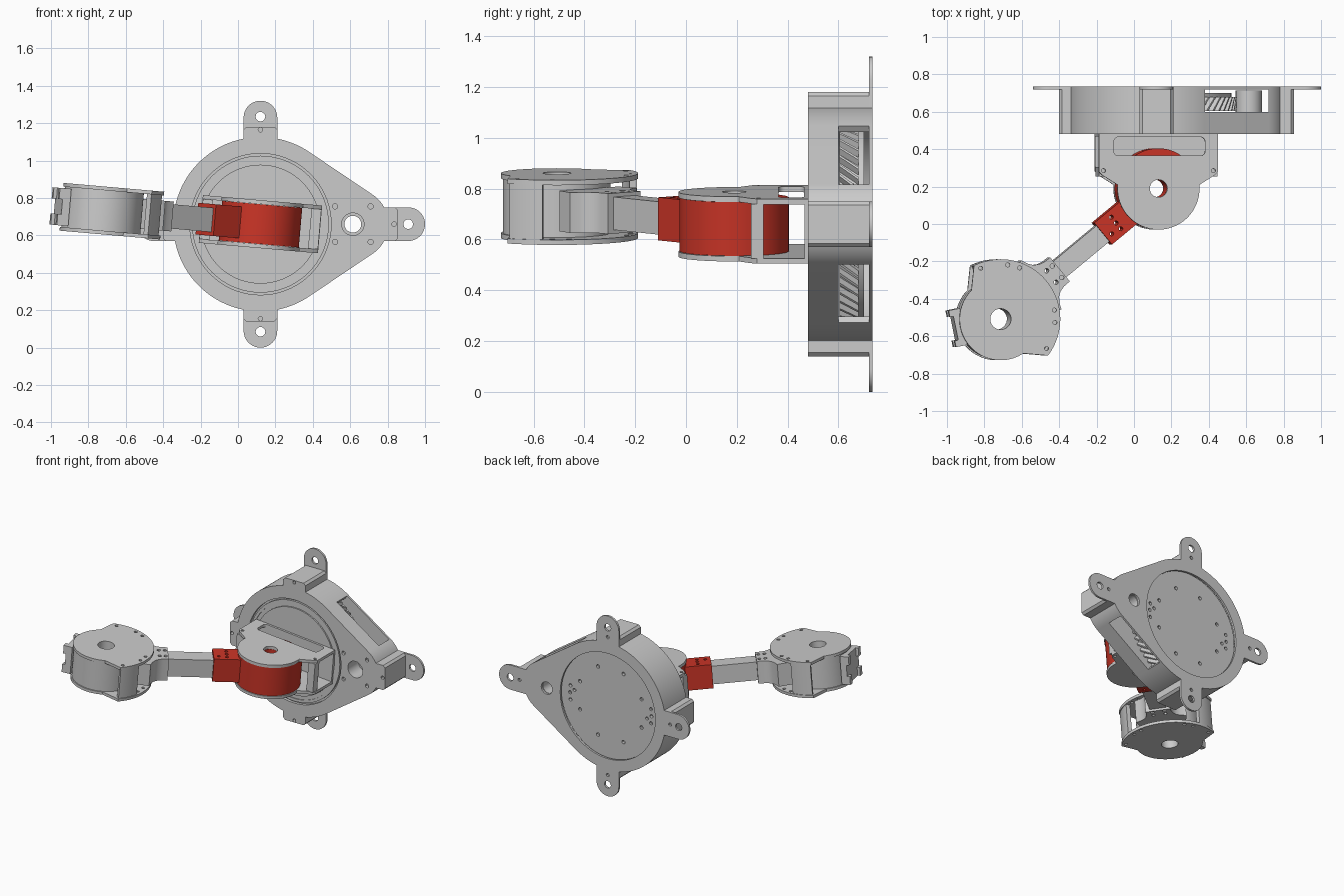
import bpy, bmesh
from math import sin, cos, pi, radians, atan2, sqrt
from mathutils import Matrix

if "Cube" in bpy.data.objects:
    bpy.data.objects.remove(bpy.data.objects["Cube"])

T = Matrix.Translation
BASE = T((.12, 0, .66)) @ Matrix.Rotation(pi / 2, 4, 'X')          # local z is -y
TILT = T((.12, 0, .66)) @ Matrix.Rotation(radians(5), 4, 'Y')      # bracket frame
ARM = TILT @ T((0, .19, 0)) @ Matrix.Rotation(radians(219.5), 4, 'Z')  # x runs along the arm
DRUM = ARM @ T((1.098, 0, 0))

red = bpy.data.materials.new("red_plastic")
red.diffuse_color = (.6, .035, .02, 1)
red.use_nodes = True
red.node_tree.nodes["Principled BSDF"].inputs["Base Color"].default_value = red.diffuse_color


def arc(r, a0, a1, n=32, c=(0, 0)):
    return [(c[0] + r * cos(radians(a0 + (a1 - a0) * i / n)),
             c[1] + r * sin(radians(a0 + (a1 - a0) * i / n))) for i in range(n + 1)]


def circle(r, c=(0, 0), n=0):
    return arc(r, 0, 360, n or (72 if r > .1 else 24 if r > .03 else 12), c)[:-1]


def rect(x0, x1, y0, y1):
    return [(x0, y0), (x1, y0), (x1, y1), (x0, y1)]


def polar(r, deg):
    return (r * cos(radians(deg)), r * sin(radians(deg)))


def plate(name, frame, lo, hi, loops, mat=None, twist=0):
    """Extrude an outline (first loop) with holes (other loops) from lo to hi."""
    cu = bpy.data.curves.new(name, 'CURVE')
    cu.dimensions = '2D'
    cu.fill_mode = 'BOTH'
    cu.extrude = (hi - lo) / 2
    for pts in loops:
        s = cu.splines.new('POLY')
        s.points.add(len(pts) - 1)
        for p, (x, y) in zip(s.points, pts):
            p.co = (x, y, 0, 1)
        s.use_cyclic_u = True
    ob = bpy.data.objects.new(name, cu)
    bpy.context.collection.objects.link(ob)
    ob.matrix_world = frame @ T((0, 0, (lo + hi) / 2))
    bpy.ops.object.select_all(action='DESELECT')
    ob.select_set(True)
    bpy.context.view_layer.objects.active = ob
    bpy.ops.object.convert(target='MESH')
    ob = bpy.context.view_layer.objects.active
    bm = bmesh.new()
    bm.from_mesh(ob.data)
    bmesh.ops.remove_doubles(bm, verts=bm.verts, dist=1e-5)
    bmesh.ops.recalc_face_normals(bm, faces=bm.faces)
    if twist:
        bmesh.ops.rotate(bm, verts=[v for v in bm.verts if v.co.z > 0],
                         matrix=Matrix.Rotation(radians(twist), 3, 'Z'))
    bm.to_mesh(ob.data)
    bm.free()
    bpy.ops.object.shade_smooth_by_angle(angle=radians(30))
    if mat:
        ob.data.materials.append(mat)
    return ob


# ---- base outline: teardrop with four ears ----
R, R2, D, H = .466, .19, .494, .09
t = 90 - 34


def teardrop_with_ears(ear, last, rounded):
    drop = arc(R, t, 360 - t, 96) + arc(R2, -t, t, 40, (D, 0))
    out = []
    for k in range(4):
        c, s = round(cos(k * pi / 2)), round(sin(k * pi / 2))
        length = last if k == 0 else ear
        root = D + sqrt(R2 ** 2 - H ** 2) if k == 0 else sqrt(R ** 2 - H ** 2)
        drop = [(x, y) for x, y in drop
                if not (x * c + y * s > 0 and abs(y * c - x * s) <= H + .003)]
        tip = arc(H, -90, 90, 20, (length - H, 0)) if rounded else \
            [(length, -H + .015), (length - .015, -H), (length - .015, H), (length, H - .015)]
        tip += [(root, -H), (root, H)]
        out += [(x * c - y * s, x * s + y * c) for x, y in tip]
    return sorted(drop + out, key=lambda p: atan2(p[1], p[0]) % (2 * pi))


def ear_holes(r, d, d0):
    return [circle(r, p) for p in ((d0, 0), (0, d), (-d, 0), (0, -d))]


flange = teardrop_with_ears(.66, .88, True)
body = teardrop_with_ears(.52, .735, False)
motor = (D, 0)
motor_screws = [circle(.014, (D + x, y)) for x in (-.095, .095) for y in (-.095, .095)]

plate("mounting_flange", BASE, -.735, -.72,
      [flange, circle(.385), circle(.045, motor)] + ear_holes(.026, .575, .79) + ear_holes(.012, .505, .715))
plate("housing_floor", BASE, -.60, -.50, [body, circle(.06, motor)] + ear_holes(.012, .505, .715))
plate("housing_face", BASE, -.50, -.48,
      [body, circle(.378), circle(.06, motor)] + motor_screws + ear_holes(.012, .505, .715))
plate("turntable_rim", BASE, -.50, -.484, [circle(.366), circle(.346)])
plate("turntable_disc", BASE, -.50, -.48, [circle(.318)])
plate("turntable_groove", BASE, -.50, -.49, [circle(.35), circle(.31)])

# walls leave an open window on each slanted side
wall = [p for p in body if t - 2 <= atan2(p[1], p[0]) * 180 / pi % 360 <= 362 - t]
plate("housing_wall", BASE, -.72, -.60, [wall + arc(.437, 360 - t, t, 80)])
plate("housing_nose", BASE, -.72, -.60, [[p for p in body if p[0] > .59]])

# gear, pinion and back disc inside the housing
teeth = [polar(.43 if i % 4 < 2 else .405, i * 360 / 240) for i in range(240)]
plate("helical_gear", BASE, -.68, -.605, [teeth], twist=8)
plate("pinion", BASE, -.715, -.60, [circle(.07, motor), circle(.045, motor)])
bolts = [circle(.013, polar(.27, 22.5 + 45 * i)) for i in range(8)]
bolts += [circle(.012, polar(r, a)) for b in (0, 180)
          for r, a in ((.33, b - 9), (.33, b), (.33, b + 9), (.295, b + 5))]
plate("back_disc", BASE, -.70, -.68, [circle(.4)] + bolts)

# ---- shoulder bracket ----
side = [(.32, .28), (.32, .48), (-.32, .48), (-.32, .28), (-.30, .26)]
outline = side + arc(.22, 175, 365, 48, (0, .19)) + [(.30, .26)]
slot = arc(.025, -90, 0, 6, (.225, .39)) + arc(.025, 0, 90, 6, (.225, .44)) + \
    arc(.025, 90, 180, 6, (-.215, .44)) + arc(.025, 180, 270, 6, (-.215, .39))
pivot = circle(.047, (0, .19))
pins = [circle(.011, (x, .285)) for x in (-.295, .295)]
plate("bracket_top", TILT, .107, .128, [outline, pivot, slot] + pins)
plate("bracket_bottom", TILT, -.128, -.107, [outline, pivot] + pins)
plate("bracket_back", TILT, -.107, .107, [rect(-.32, .32, .467, .482)])
for n, s in (("left", -1), ("right", 1)):
    plate("bracket_post_" + n, TILT, -.107, .107,
          [rect(*sorted((s * .265, s * .318)), .255, .305)])

# ---- red elbow rotor and clamp ----
plate("rotor", ARM, -.106, .106, [circle(.215), circle(.047)], red)
plate("arm_clamp", ARM, -.085, .085,
      [rect(.18, .38, -.075, .075)] + [circle(.011, (u, v)) for u, v in
                                       ((.29, .04), (.29, 0), (.29, -.04), (.345, .03))], red)

# ---- arm tube and neck ----
plate("arm_tube", ARM, -.065, .065, [rect(.36, .72, -.055, .055)])
half = [(.68, .083), (.72, .084), (.75, .092), (.775, .108), (.795, .135), (.81, .17), (.9, .15)]
plate("arm_neck", ARM, -.08, .08,
      [half + [(u, -v) for u, v in reversed(half)]] +
      [circle(.012, (u, v)) for u in (.70, .74) for v in (-.04, .04)])

# ---- end drum ----
lobe = arc(.32, 103, 257, 64) + arc(.22, 276, 444, 64)
drum_holes = [circle(.011, polar(.292, 180 + a)) for a in (-72, -43, -30, 30, 43, 72)]
for n, lo in (("top", .108), ("bottom", -.128)):
    plate("drum_plate_" + n, DRUM, lo, lo + .02, [lobe, circle(.056)] + drum_holes)
plate("drum_case", DRUM, -.108, .108, [circle(.212), circle(.056)])
for n, s in (("left", -1), ("right", 1)):
    a, b = 180 + s * 50, 180 + s * 76
    plate("drum_wall_" + n, DRUM, -.108, .108, [arc(.315, a, b, 16) + arc(.285, b, a, 16)])

# cable cover clipped on the outer side of the drum
CLIP = DRUM @ Matrix.Rotation(radians(-28), 4, 'Z')
plate("cover_plate", CLIP, -.1, .1, [rect(.2, .243, -.1, .1)])
for n, y in (("a", -.1), ("b", .065)):
    for m, z in (("low", -.1), ("high", .04)):
        plate("cover_clip_%s_%s" % (n, m), CLIP, z, z + .06, [rect(.235, .262, y, y + .035)])
